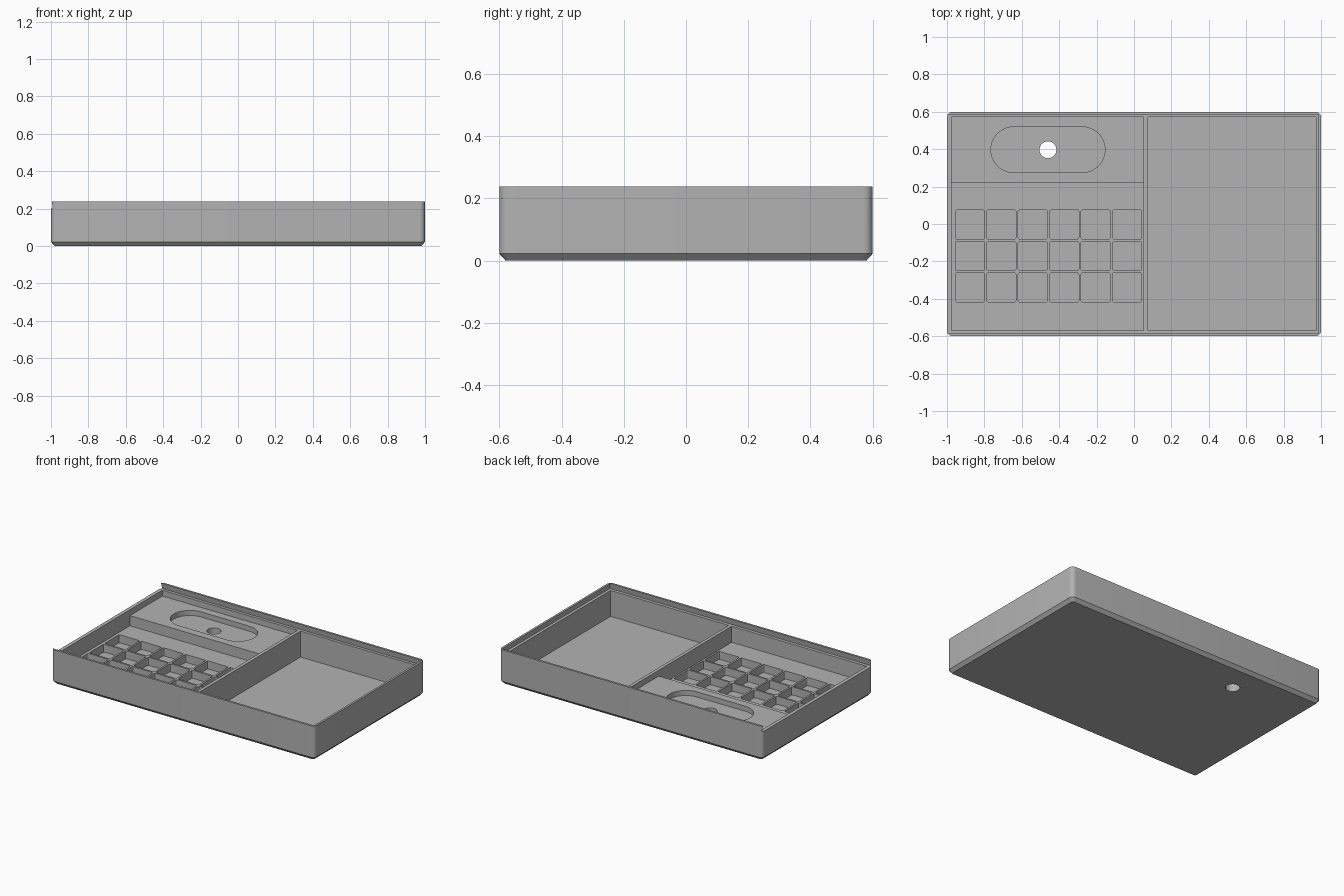
import bpy
import bmesh
from math import cos, sin, pi, radians

default_cube = bpy.data.objects.get("Cube")
if default_cube:
    bpy.data.objects.remove(default_cube, do_unlink=True)

# Single matt grey material
grey = bpy.data.materials.new("mid_grey")
grey.use_nodes = True
colour = (0.45, 0.45, 0.45, 1)
grey.diffuse_color = colour
grey.node_tree.nodes["Principled BSDF"].inputs["Base Color"].default_value = colour

HEIGHT = 0.238
LEDGE = 0.2      # level the sliding lid rests on
FLOOR = 0.022
ABOVE = 0.35     # cutters rise past the rim


def rounded_rect(x0, x1, y0, y1, radius, steps=6):
    """Counter-clockwise outline with arc corners."""
    corners = [(x1 - radius, y1 - radius), (x0 + radius, y1 - radius),
               (x0 + radius, y0 + radius), (x1 - radius, y0 + radius)]
    points = []
    for quarter, (cx, cy) in enumerate(corners):
        for i in range(steps + 1):
            a = (quarter + i / steps) * pi / 2
            points.append((cx + radius * cos(a), cy + radius * sin(a)))
    return points


def rect(x0, x1, y0, y1):
    return [(x1, y1), (x0, y1), (x0, y0), (x1, y0)]


def circle(cx, cy, radius, sides=40):
    return [(cx + radius * cos(2 * pi * i / sides),
             cy + radius * sin(2 * pi * i / sides)) for i in range(sides)]


def add_loft(bm, levels):
    """Closed solid through (z, outline) levels from bottom to top."""
    rings = [[bm.verts.new((x, y, z)) for x, y in outline] for z, outline in levels]
    bm.faces.new(rings[0][::-1])
    bm.faces.new(rings[-1])
    n = len(rings[0])
    for low, high in zip(rings, rings[1:]):
        for i in range(n):
            j = (i + 1) % n
            bm.faces.new((low[i], low[j], high[j], high[i]))


def solid(name, lofts):
    bm = bmesh.new()
    for levels in lofts:
        add_loft(bm, levels)
    mesh = bpy.data.meshes.new(name)
    bm.to_mesh(mesh)
    bm.free()
    mesh.materials.append(grey)
    obj = bpy.data.objects.new(name, mesh)
    bpy.context.collection.objects.link(obj)
    return obj


def pit(outline, bottom):
    return [(bottom, outline), (ABOVE, outline)]


# Tray body: rounded corners and a chamfered underside
full = rounded_rect(-1, 1, -0.6, 0.6, 0.03)
inset = rounded_rect(-0.98, 0.98, -0.58, 0.58, 0.012)
tray = solid("storage_tray", [[(0, inset), (0.022, full), (HEIGHT, full)]])

# Dovetail lid channel, open at the -x end
wide = rect(-1.1, 0.992, -0.592, 0.592)
narrow = rect(-1.1, 0.986, -0.586, 0.586)
channel = [(LEDGE, wide), (HEIGHT, narrow), (ABOVE, narrow)]

# Square pockets in a grid of six by three
pockets = []
half = 0.078
for col in range(6):
    for row in range(3):
        x, y = -0.877 + 0.168 * col, -0.003 - 0.168 * row
        pockets.append(pit(rounded_rect(x - half, x + half, y - half, y + half, 0.01, 3), 0.035))

cutters = [
    solid("lid_channel", [channel]),
    # Deep compartment and the shelf level beside the divider
    solid("upper_compartments", [pit(rect(0.075, 0.972, -0.57, 0.572), FLOOR),
                                 pit(rect(-0.975, 0.052, -0.57, 0.572), 0.16)]),
    # Lower pocket deck and the long oval recess in the shelf
    solid("lower_deck", [pit(rect(-0.975, 0.052, -0.57, 0.22), 0.09),
                         pit(rounded_rect(-0.765, -0.155, 0.275, 0.519, 0.1219, 12), 0.125)]),
    # Pockets and the drain hole through the base
    solid("pockets_and_hole", pockets + [pit(circle(-0.46, 0.397, 0.045), -0.1)]),
]

for cutter in cutters:
    cutter.hide_render = True
    mod = tray.modifiers.new(cutter.name, 'BOOLEAN')
    mod.operation = 'DIFFERENCE'
    mod.solver = 'EXACT'
    mod.object = cutter

# Bake the cuts and discard the helpers
graph = bpy.context.evaluated_depsgraph_get()
baked = bpy.data.meshes.new_from_object(tray.evaluated_get(graph))
tray.modifiers.clear()
tray.data = baked
baked.name = "storage_tray"
for cutter in cutters:
    bpy.data.objects.remove(cutter, do_unlink=True)

# Smooth arcs, sharp edges
bpy.ops.object.select_all(action='DESELECT')
tray.select_set(True)
bpy.context.view_layer.objects.active = tray
bpy.ops.object.shade_smooth_by_angle(angle=radians(30))
